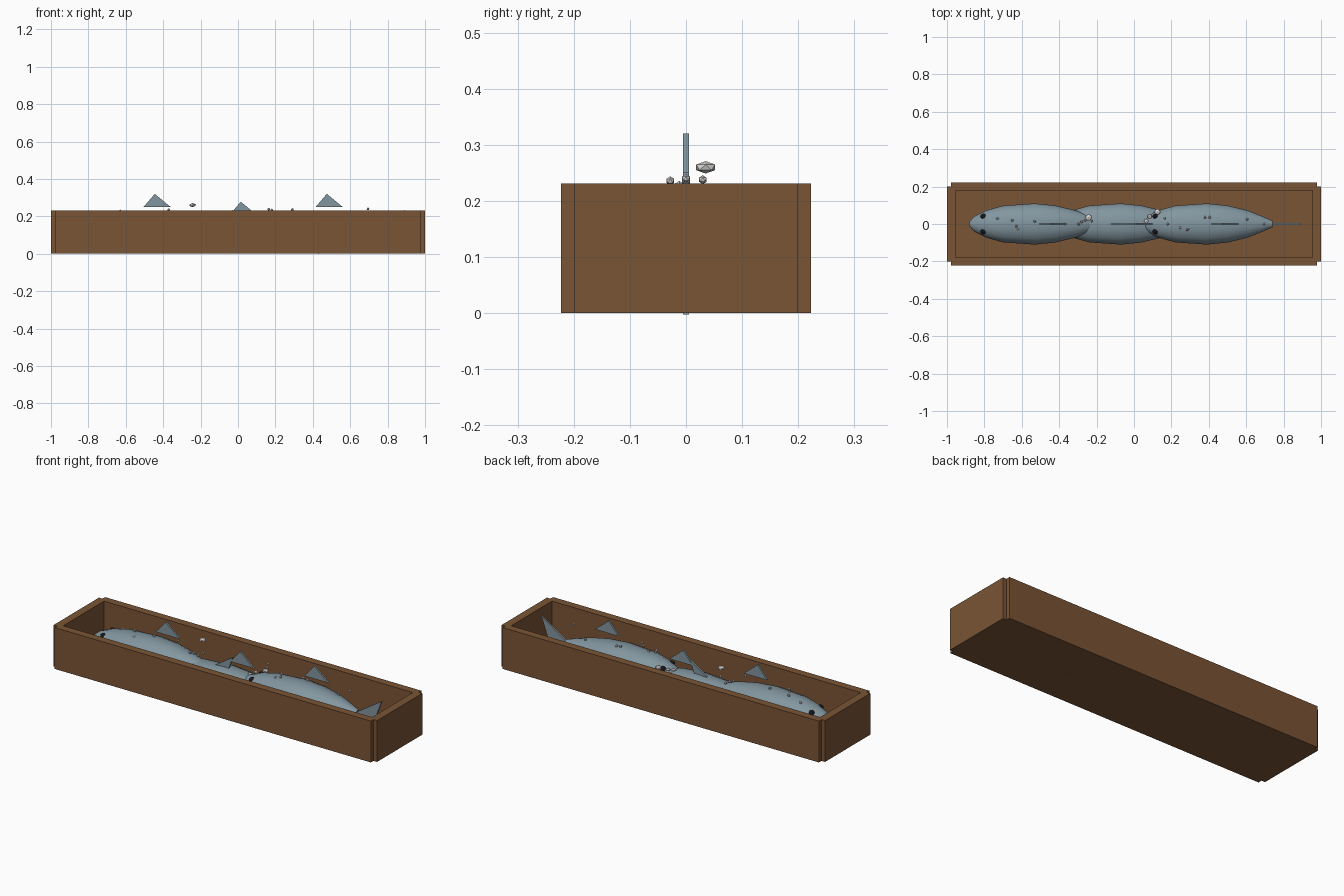
import bpy, bmesh, math
from mathutils import Matrix

if "Cube" in bpy.data.objects:
    bpy.data.objects.remove(bpy.data.objects["Cube"])


def material(name, rgb):
    m = bpy.data.materials.new(name)
    m.diffuse_color = (*rgb, 1)
    m.use_nodes = True
    m.node_tree.nodes["Principled BSDF"].inputs["Base Color"].default_value = m.diffuse_color
    return m


WOOD = material("brown wood", (0.195, 0.089, 0.036))
SKIN = material("grey blue skin", (0.225, 0.305, 0.35))
BLACK = material("eye black", (0.008, 0.008, 0.01))
WHITE = material("pale ice", (0.68, 0.66, 0.64))


def finish(bm, name, mat, smooth=False):
    bmesh.ops.recalc_face_normals(bm, faces=bm.faces[:])
    me = bpy.data.meshes.new(name)
    bm.to_mesh(me)
    bm.free()
    me.materials.append(mat)
    ob = bpy.data.objects.new(name, me)
    bpy.context.collection.objects.link(ob)
    if smooth:
        bpy.ops.object.select_all(action='DESELECT')
        ob.select_set(True)
        bpy.context.view_layer.objects.active = ob
        bpy.ops.object.shade_smooth_by_angle(angle=math.radians(40))
    return ob


def box(name, lo, hi, mat):
    bm = bmesh.new()
    size = [b - a for a, b in zip(lo, hi)]
    mid = [(a + b) / 2 for a, b in zip(lo, hi)]
    bmesh.ops.create_cube(bm, size=1,
                          matrix=Matrix.Translation(mid) @ Matrix.Diagonal((*size, 1)))
    finish(bm, name, mat)


def plate(name, pts, x, z, thick=0.01):
    """Upright fin: xz outline extruded along y."""
    bm = bmesh.new()
    f = bm.faces.new([bm.verts.new((x + px, -thick / 2, z + pz)) for px, pz in pts])
    r = bmesh.ops.extrude_face_region(bm, geom=[f])
    for v in r["geom"]:
        if isinstance(v, bmesh.types.BMVert):
            v.co.y += thick
    finish(bm, name, SKIN)


# Crate: floor, long walls, end walls
box("crate_floor", (-0.978, -0.2, 0), (0.978, 0.2, 0.035), WOOD)
for s, side in ((-1, "front"), (1, "back")):
    y0, y1 = sorted((s * 0.18, s * 0.223))
    box("crate_wall_" + side, (-0.978, y0, 0), (0.978, y1, 0.231), WOOD)
for s, side in ((-1, "left"), (1, "right")):
    x0, x1 = sorted((s * 0.955, s * 1.0))
    box("crate_end_" + side, (x0, -0.2, 0), (x1, 0.2, 0.231), WOOD)

# Fish: (distance from nose, half width) profile
PROFILE = [(0, 0.012), (0.025, 0.04), (0.09, 0.073), (0.18, 0.098), (0.35, 0.11),
           (0.46, 0.099), (0.57, 0.072), (0.65, 0.04), (0.70, 0.017)]
HEIGHT = 0.74
SIDES = 16


def fish(tag, nose, z):
    bm = bmesh.new()
    rings = []
    for d, r in PROFILE:
        rings.append([bm.verts.new((nose + d,
                                    r * math.cos(2 * math.pi * i / SIDES),
                                    z + HEIGHT * r * math.sin(2 * math.pi * i / SIDES)))
                      for i in range(SIDES)])
    for a, b in zip(rings, rings[1:]):
        for i in range(SIDES):
            j = (i + 1) % SIDES
            bm.faces.new((a[i], a[j], b[j], b[i]))
    bm.faces.new(rings[0])
    bm.faces.new(rings[-1])
    finish(bm, tag + "_fish_body", SKIN, True)
    # back fin and forked tail
    plate(tag + "_back_fin", [(0.375, 0.12), (0.435, 0.19), (0.52, 0.12)], nose, z)
    plate(tag + "_tail_fin", [(0.69, 0), (0.85, 0.104), (0.813, 0), (0.85, -0.09)], nose, z)
    # eyes
    bm = bmesh.new()
    for s in (-1, 1):
        bmesh.ops.create_uvsphere(bm, u_segments=10, v_segments=6, radius=0.016,
                                  matrix=Matrix.Translation((nose + 0.075, s * 0.04, z + 0.03)))
    finish(bm, tag + "_fish_eyes", BLACK, True)


fish("left", -0.88, 0.13)
fish("middle", -0.42, 0.088)
fish("right", 0.04, 0.13)

# Ice crumbs: x, y, z
CRUMBS = [(-.73, .03, .195), (-.65, .02, .21), (-.63, -.012, .228), (-.62, -.03, .20),
          (-.53, .015, .215), (-.37, 0, .235), (-.295, 0, .19), (-.28, .012, .185),
          (-.26, .02, .175), (-.225, .015, .20), (.165, .03, .238), (.18, 0, .233),
          (.235, .025, .19), (.245, -.02, .20), (.285, -.03, .22), (.29, -.028, .236),
          (.38, .035, .215), (.405, .035, .21), (.605, .025, .19), (.695, 0, .24)]
bm = bmesh.new()
for c in CRUMBS:
    bmesh.ops.create_icosphere(bm, subdivisions=1, radius=0.008, matrix=Matrix.Translation(c))
finish(bm, "ice_crumbs", WHITE)

# Larger flattened ice chips
bm = bmesh.new()
for x, y, z, r in ((-.243, .035, .26, .02), (-.045, -.022, .15, .018), (.125, .065, .175, .018),
                   (.065, .015, .16, .013), (.083, .04, .165, .013)):
    bmesh.ops.create_icosphere(bm, subdivisions=1, radius=r,
                               matrix=Matrix.Translation((x, y, z)) @ Matrix.Diagonal((1, 1, 0.55, 1)))
finish(bm, "ice_chips", WHITE)
